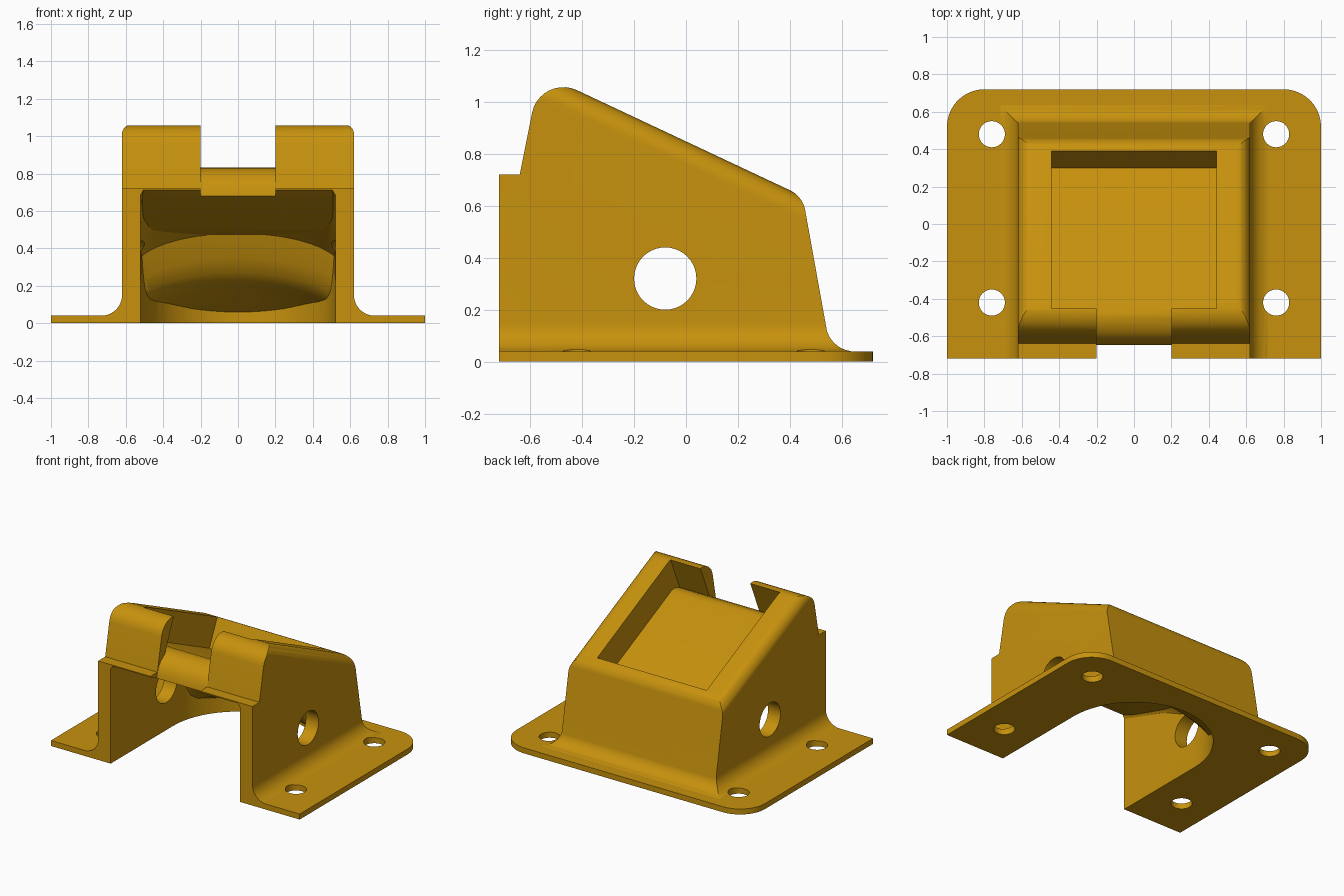
import bpy, bmesh, math
from mathutils import Vector

if "Cube" in bpy.data.objects:
    bpy.data.objects.remove(bpy.data.objects["Cube"])

gold = bpy.data.materials.new("golden_plastic")
gold.diffuse_color = (0.57, 0.285, 0.004, 1)
gold.use_nodes = True
gold.node_tree.nodes["Principled BSDF"].inputs["Base Color"].default_value = gold.diffuse_color


def make(name, bm):
    bmesh.ops.recalc_face_normals(bm, faces=bm.faces)
    me = bpy.data.meshes.new(name)
    bm.to_mesh(me)
    bm.free()
    me.materials.append(gold)
    ob = bpy.data.objects.new(name, me)
    bpy.context.collection.objects.link(ob)
    return ob


def rounded(points, steps=10):
    """Closed outline; each point is (u, v) or (u, v, corner radius)."""
    out = []
    for i, p in enumerate(points):
        c = Vector(p[:2])
        if len(p) == 2:
            out.append(c)
            continue
        a = (Vector(points[i - 1][:2]) - c).normalized()
        b = (Vector(points[(i + 1) % len(points)][:2]) - c).normalized()
        half = a.angle(b) / 2
        mid = c + (a + b).normalized() * p[2] / math.sin(half)
        t = p[2] / math.tan(half)
        s, e = c + a * t - mid, c + b * t - mid
        ang = s.angle(e)
        for k in range(steps + 1):
            f = k / steps
            v = (s * math.sin((1 - f) * ang) + e * math.sin(f * ang)) / math.sin(ang)
            out.append(mid + v)
    return out


def loft(sections):
    """Closed solid through matching rings of 3D points."""
    bm = bmesh.new()
    rings = [[bm.verts.new(p) for p in s] for s in sections]
    n = len(rings[0])
    for a, b in zip(rings, rings[1:]):
        for i in range(n):
            j = (i + 1) % n
            bm.faces.new((a[i], a[j], b[j], b[i]))
    bm.faces.new(rings[0])
    bm.faces.new(rings[-1])
    return bm


def prism(outline, lo, hi, axis):
    """Extrude an outline: axis 'x' uses (y, z), axis 'z' uses (x, y)."""
    place = (lambda p, h: (h, p[0], p[1])) if axis == 'x' else (lambda p, h: (p[0], p[1], h))
    return loft([[place(p, h) for p in outline] for h in (lo, hi)])


def circle(cx, cy, r, n=40):
    return [(cx + r * math.cos(2 * math.pi * i / n), cy + r * math.sin(2 * math.pi * i / n))
            for i in range(n)]


def combine(target, other, operation):
    m = target.modifiers.new("combine", 'BOOLEAN')
    m.operation, m.solver, m.object = operation, 'EXACT', other
    dg = bpy.context.evaluated_depsgraph_get()
    me = bpy.data.meshes.new_from_object(target.evaluated_get(dg))
    target.modifiers.clear()
    target.data = me
    bpy.data.objects.remove(other)


# Base plate with rounded rear corners
housing = make("mount_housing", prism(
    rounded([(-1, -.72), (1, -.72), (1, .72, .2), (-1, .72, .2)]), 0, .04, 'z'))

# Wedge body
body = make("wedge_body", prism(
    rounded([(-.72, .01), (-.72, .72), (-.64, .72), (-.562, 1.112, .123),
             (.449, .637, .105), (.562, .01)]), -.62, .62, 'x'))

# Softened long edges: trim with round-shouldered envelopes, one level and one along the slope
for slope, top, r in ((0, 1.062, .05), (-.4695, .849, .085)):
    shape = rounded([(-.62, -3), (.62, -3), (.62, 0, r), (-.62, 0, r)], 8)
    env = make("edge_envelope", loft([[(u, y, top + slope * y + v) for u, v in shape]
                                      for y in (-1, 1)]))
    combine(body, env, 'INTERSECT')

# Concave skirt blending the body into the plate
sections = []
for k in range(11):
    t = k / 10 * math.pi / 2
    o = .11 * (1 - math.sin(t))
    z = .04 + .11 * (1 - math.cos(t)) if k else .03
    x, y = .62 + o, .538 + o - (.003 if k == 10 else 0)
    sections.append([(-x, -.72, z), (x, -.72, z), (x, y, z), (-x, y, z)])
skirt = make("fillet_skirt", loft(sections))
combine(housing, skirt, 'UNION')
combine(housing, body, 'UNION')

# Underside cavity: arched roof stepping down to a flared back (y, spring height, rise)
arches = [(-.9, .56, .5), (-.3, .42, .34), (.08, .28, .2), (.125, .15, .2), (.165, .07, .2),
          (.22, .02, .2), (.29, 0, .18), (.38, 0, .13), (.46, 0, .085), (.54, 0, .05)]
sections = []
for y, spring, rise in arches:
    ring = [(.56, y, -.1)]
    for i in range(33):
        a = math.pi * i / 32
        ring.append((.56 * math.cos(a), y, spring + rise * math.sin(a)))
    sections.append(ring + [(-.56, y, -.1)])
cavity = make("cavity", loft(sections))

# Flat sloped ceiling and round-ended column that limit the cavity
ceiling = make("ceiling", prism([(-.95, -.2), (-.95, .82), (-.72, .712), (-.64, .675),
                                 (-.1, .5), (.1, .47), (.7, .47), (.7, -.2)], -.7, .7, 'x'))
combine(cavity, ceiling, 'INTERSECT')
arc = [(.52 * math.cos(math.pi * i / 32), .52 * math.sin(math.pi * i / 32)) for i in range(33)]
column = make("column", prism([(.52, -.97)] + arc + [(-.52, -.97)], -.3, 1.2, 'z'))
combine(cavity, column, 'INTERSECT')
combine(housing, cavity, 'DIFFERENCE')

# Recess in the sloped top, with a rounded floor at the front
roll = [(-.57, .81), (-.53, .826), (-.49, .832), (-.45, .822)]
pocket = make("pocket", prism([(-.38, 1.21), (-.45, 1.06), (-.555, .816)] + roll[1:] +
                              [(.30, .47), (.39, .663), (.5, .9)], -.44, .44, 'x'))
combine(housing, pocket, 'DIFFERENCE')

# Front notch between the two tabs
notch = make("notch", prism([(-.8, 1.3), (-.8, .6), (-.664, .6), (-.641, .715), (-.625, .755),
                             (-.60, .787)] + roll + [(-.40, 1.3)], -.2, .2, 'x'))
combine(housing, notch, 'DIFFERENCE')

# Cross hole through the sides and four screw holes
combine(housing, make("cross_hole", prism(circle(-.08, .32, .12), -.8, .8, 'x')), 'DIFFERENCE')
for sx in (-1, 1):
    for y in (-.42, .48):
        hole = make("screw_hole", prism(circle(.76 * sx, y, .07, 32), -.1, .3, 'z'))
        combine(housing, hole, 'DIFFERENCE')

# Smooth the rounded surfaces and keep creases sharp
bpy.ops.object.select_all(action='DESELECT')
housing.select_set(True)
bpy.context.view_layer.objects.active = housing
bpy.ops.object.shade_smooth_by_angle(angle=math.radians(25))
